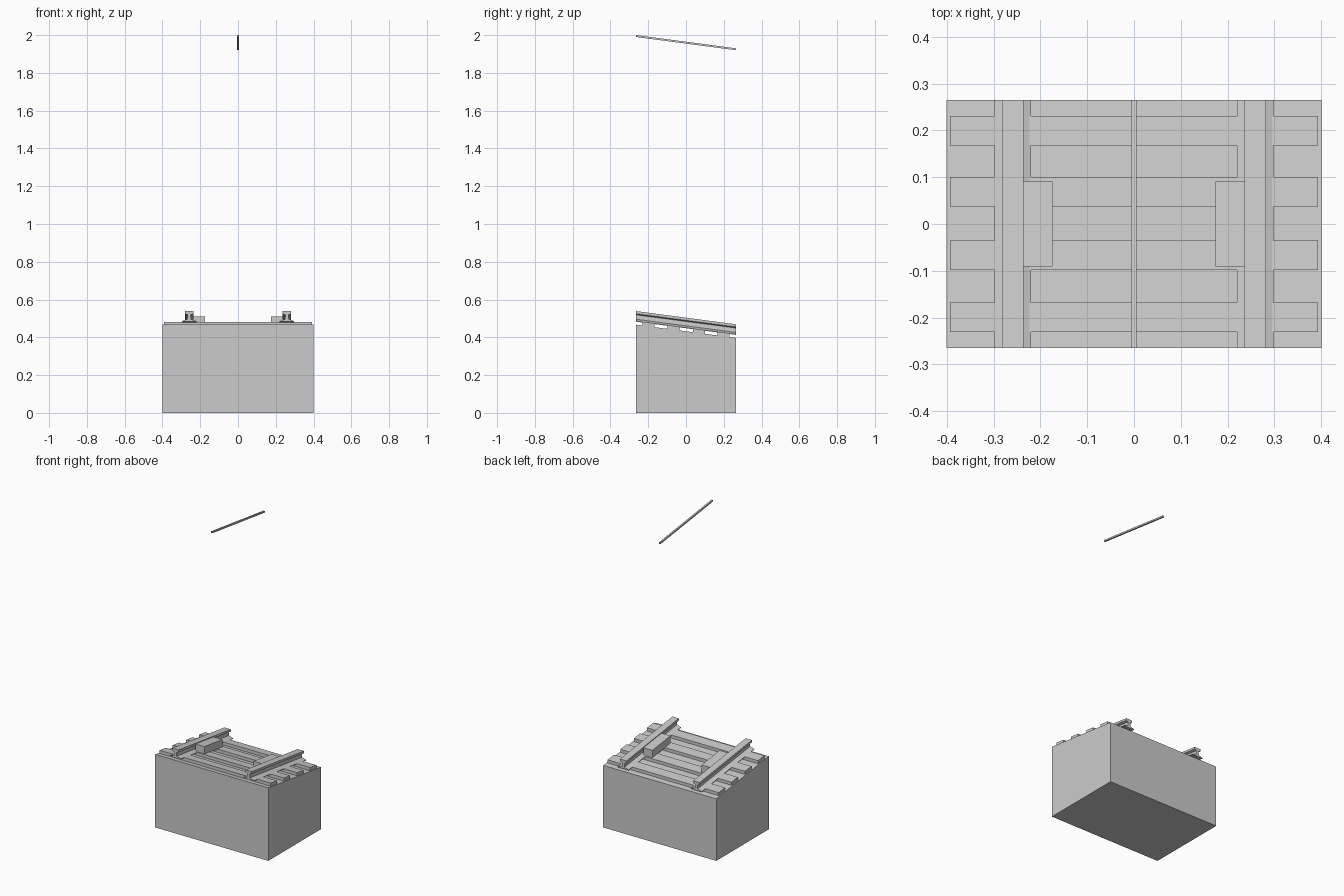
import bpy, bmesh

if "Cube" in bpy.data.objects:
    bpy.data.objects.remove(bpy.data.objects["Cube"])

SLOPE = -0.07 / 0.53   # the track drops towards the back
HALF = 0.265           # half length along y


def drop(y):
    return SLOPE * (y + HALF)


def extrude_y(name, profile, y0, y1, flat_base=False):
    """Extrude an (x, z) profile along y following the slope; z is given at the front."""
    bm = bmesh.new()
    rings = []
    for y in (y0, y1):
        rings.append([bm.verts.new((x, y, 0 if flat_base and z == 0 else z + drop(y)))
                      for x, z in profile])
    n = len(profile)
    for i in range(n):
        j = (i + 1) % n
        bm.faces.new((rings[0][i], rings[0][j], rings[1][j], rings[1][i]))
    bm.faces.new(rings[0])
    bm.faces.new(rings[1][::-1])
    bmesh.ops.recalc_face_normals(bm, faces=bm.faces)
    mesh = bpy.data.meshes.new(name)
    bm.to_mesh(mesh)
    bm.free()
    obj = bpy.data.objects.new(name, mesh)
    bpy.context.collection.objects.link(obj)
    return obj


def rect(x0, x1, z0, z1):
    return [(x0, z0), (x1, z0), (x1, z1), (x0, z1)]


# Solid ground block with sloping top
extrude_y("ground_block", rect(-0.4, 0.4, 0, 0.467), -HALF, HALF, flat_base=True)

# Sleepers
for i, y in enumerate((-0.199, -0.067, 0.069, 0.199)):
    extrude_y(f"sleeper_{i + 1}", rect(-0.393, 0.393, 0.467, 0.487), y - 0.0315, y + 0.0315)

# Rail half section: foot, web and head
half = [(0.0385, 0.483), (0.0385, 0.486), (0.010, 0.496), (0.008, 0.519),
        (0.0225, 0.525), (0.0225, 0.539)]
section = half + [(-x, z) for x, z in reversed(half)]

for side, label in ((-1, "left"), (1, "right")):
    extrude_y(f"rail_{label}", [(side * 0.259 + x, z) for x, z in section], -HALF, HALF)
    # Box beside the inside of each rail
    extrude_y(f"rail_box_{label}", rect(side * 0.174, side * 0.237, 0.484, 0.534), -0.091, 0.091)

# Overhead wire
extrude_y("overhead_wire", rect(-0.005, 0.005, 1.99, 2.0), -HALF, HALF)
